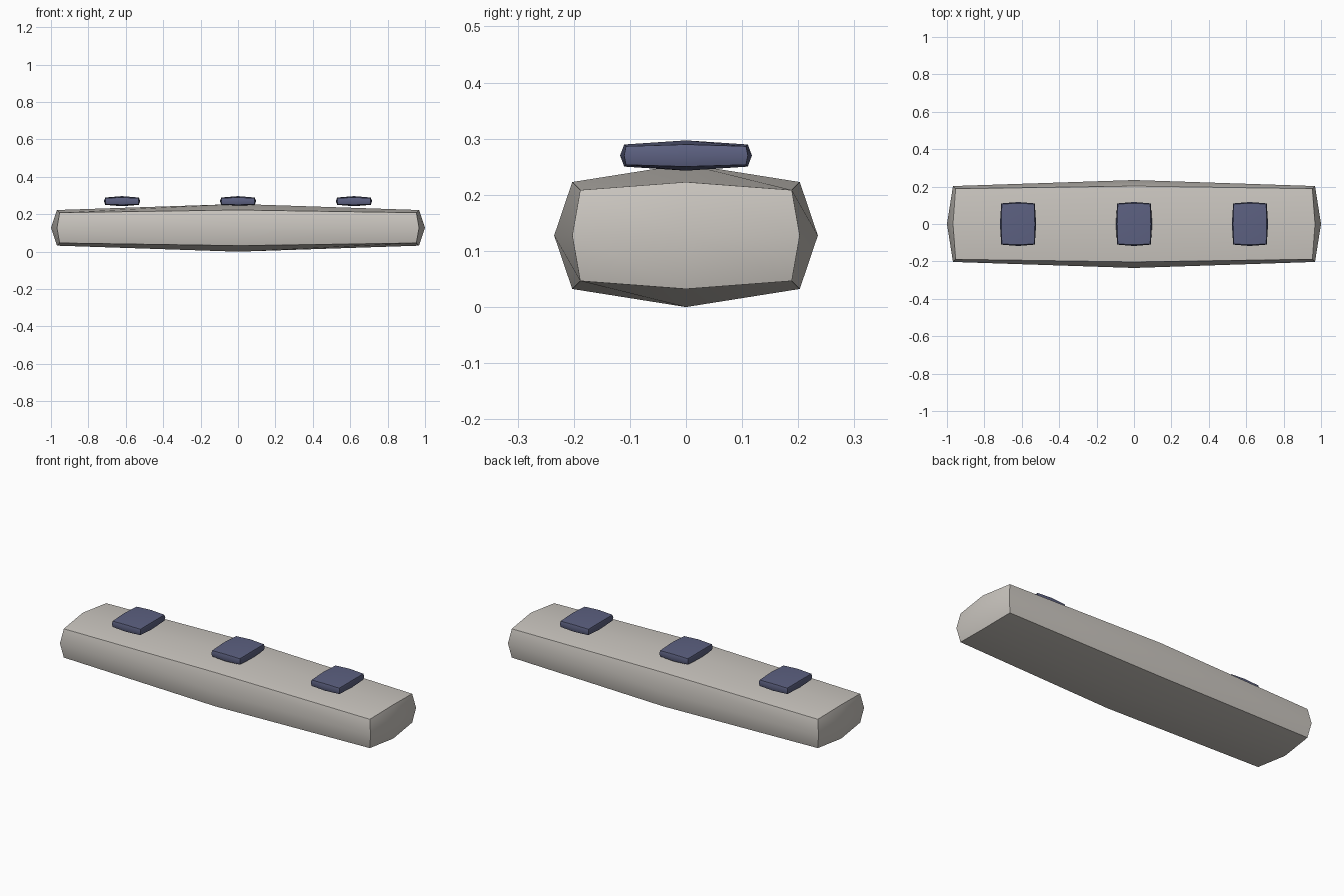
import bpy, bmesh, math
from mathutils import Vector

if "Cube" in bpy.data.objects:
    bpy.data.objects.remove(bpy.data.objects["Cube"])


def material(name, rgb):
    m = bpy.data.materials.new(name)
    m.diffuse_color = (*rgb, 1)
    m.use_nodes = True
    m.node_tree.nodes["Principled BSDF"].inputs["Base Color"].default_value = m.diffuse_color
    return m


def pillow_box(name, centre, half, radius, mat):
    """Once-subdivided box whose edges and corners are pulled in to a radius."""
    bm = bmesh.new()
    bmesh.ops.create_cube(bm, size=2)
    bmesh.ops.subdivide_edges(bm, edges=bm.edges[:], cuts=1, use_grid_fill=True)
    for v in bm.verts:
        direction = v.co.normalized()
        inner = Vector([round(c) * (h - radius) for c, h in zip(v.co, half)])
        v.co = inner + direction * radius
    bmesh.ops.recalc_face_normals(bm, faces=bm.faces[:])
    mesh = bpy.data.meshes.new(name)
    bm.to_mesh(mesh)
    bm.free()
    mesh.materials.append(mat)
    ob = bpy.data.objects.new(name, mesh)
    ob.location = centre
    bpy.context.collection.objects.link(ob)
    bpy.ops.object.select_all(action='DESELECT')
    ob.select_set(True)
    bpy.context.view_layer.objects.active = ob
    bpy.ops.object.shade_smooth_by_angle(angle=math.radians(48))
    return ob


stone = material("warm_light_grey", (0.60, 0.57, 0.53))
blue = material("slate_blue", (0.108, 0.119, 0.22))

# Long bar
pillow_box("bar_body", (0, 0, 0.1275), (1.0, 0.235, 0.1275), 0.11, stone)

# Three pads along the top
for label, x in (("left", -0.62), ("middle", 0), ("right", 0.62)):
    pillow_box(label + "_pad", (x, 0, 0.27), (0.097, 0.1175, 0.027), 0.025, blue)
